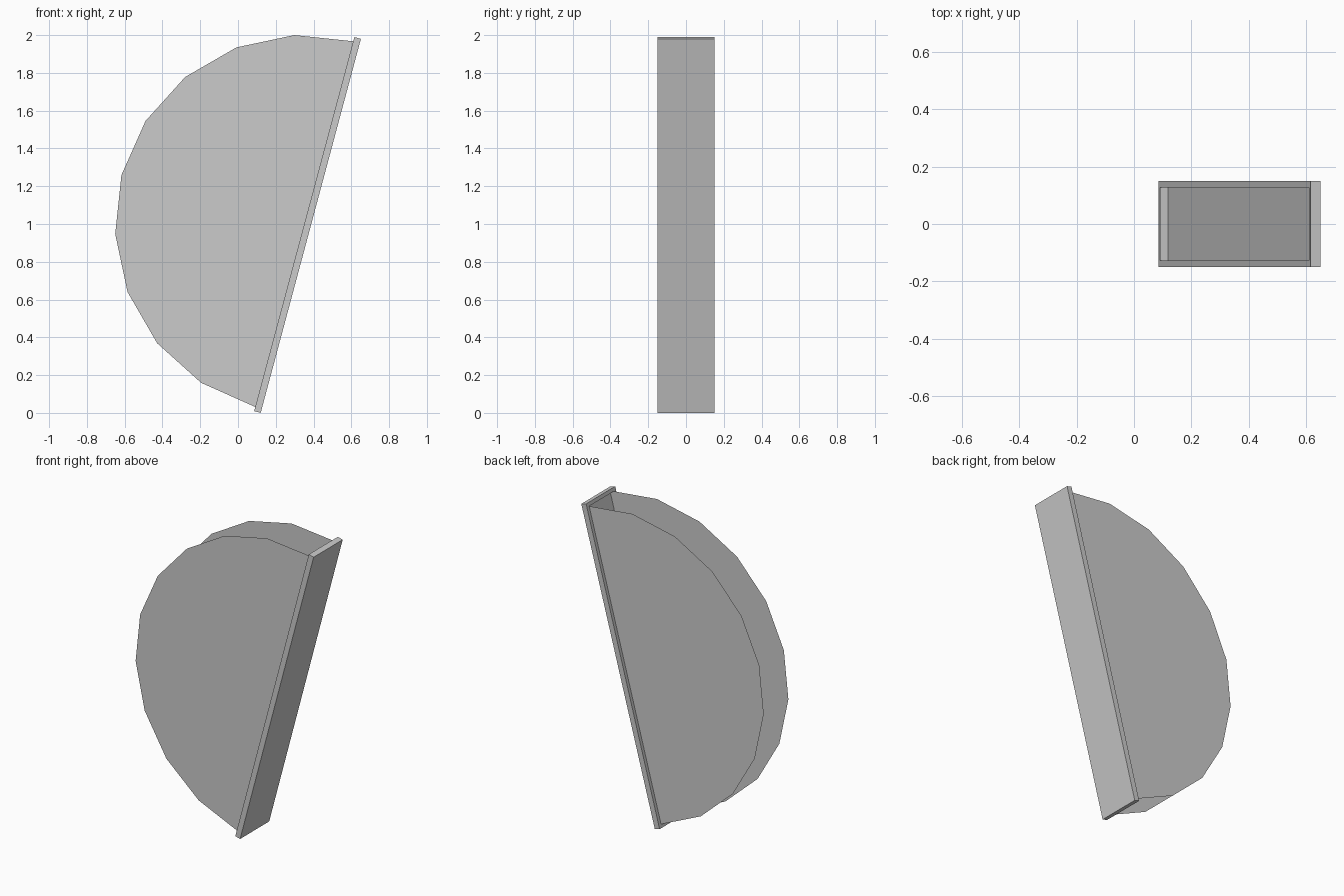
import bpy, bmesh
from math import radians, sin, cos
from mathutils import Matrix, Vector

if "Cube" in bpy.data.objects:
    bpy.data.objects.remove(bpy.data.objects["Cube"])

R, RIM = 1.002, 0.023          # half-disc radius, tray rim width
HALF_W, THICK, DEPTH = 0.15, 0.036, 0.028
SEGMENTS = 10

# Local frame: x points out of the tray's outer face, z runs along its length
tilt = Matrix.Translation((0.3506, 0, 0.9994)) @ Matrix.Rotation(radians(15), 4, 'Y')


def finish(name, bm):
    mesh = bpy.data.meshes.new(name)
    bm.transform(tilt)
    bm.to_mesh(mesh)
    bm.free()
    obj = bpy.data.objects.new(name, mesh)
    bpy.context.collection.objects.link(obj)
    return obj


# Long shallow tray: a box with its inner face inset and recessed
bm = bmesh.new()
bmesh.ops.create_cube(bm, size=1)
for v in bm.verts:
    v.co = Vector(((v.co.x + 0.5) * THICK, v.co.y * 2 * HALF_W, v.co.z * 2 * (R + RIM)))
bm.normal_update()
inner = min(bm.faces, key=lambda f: f.normal.x)
bmesh.ops.inset_region(bm, faces=[inner], thickness=RIM, use_even_offset=True)
floor = bmesh.ops.extrude_discrete_faces(bm, faces=[inner])["faces"][0]
bmesh.ops.translate(bm, verts=floor.verts, vec=(DEPTH, 0, 0))
bmesh.ops.recalc_face_normals(bm, faces=bm.faces)
finish("tray", bm)

# Two thin half-round side sheets rising from the recess edges
for name, side in (("front_side_sheet", -1), ("back_side_sheet", 1)):
    bm = bmesh.new()
    ring = []
    for i in range(SEGMENTS + 1):
        a = radians(180 * i / SEGMENTS)
        ring.append(bm.verts.new((-R * sin(a), side * (HALF_W - RIM), R * cos(a))))
    face = bm.faces.new(ring)
    face.normal_update()
    if face.normal.y * side < 0:
        face.normal_flip()
    finish(name, bm)
